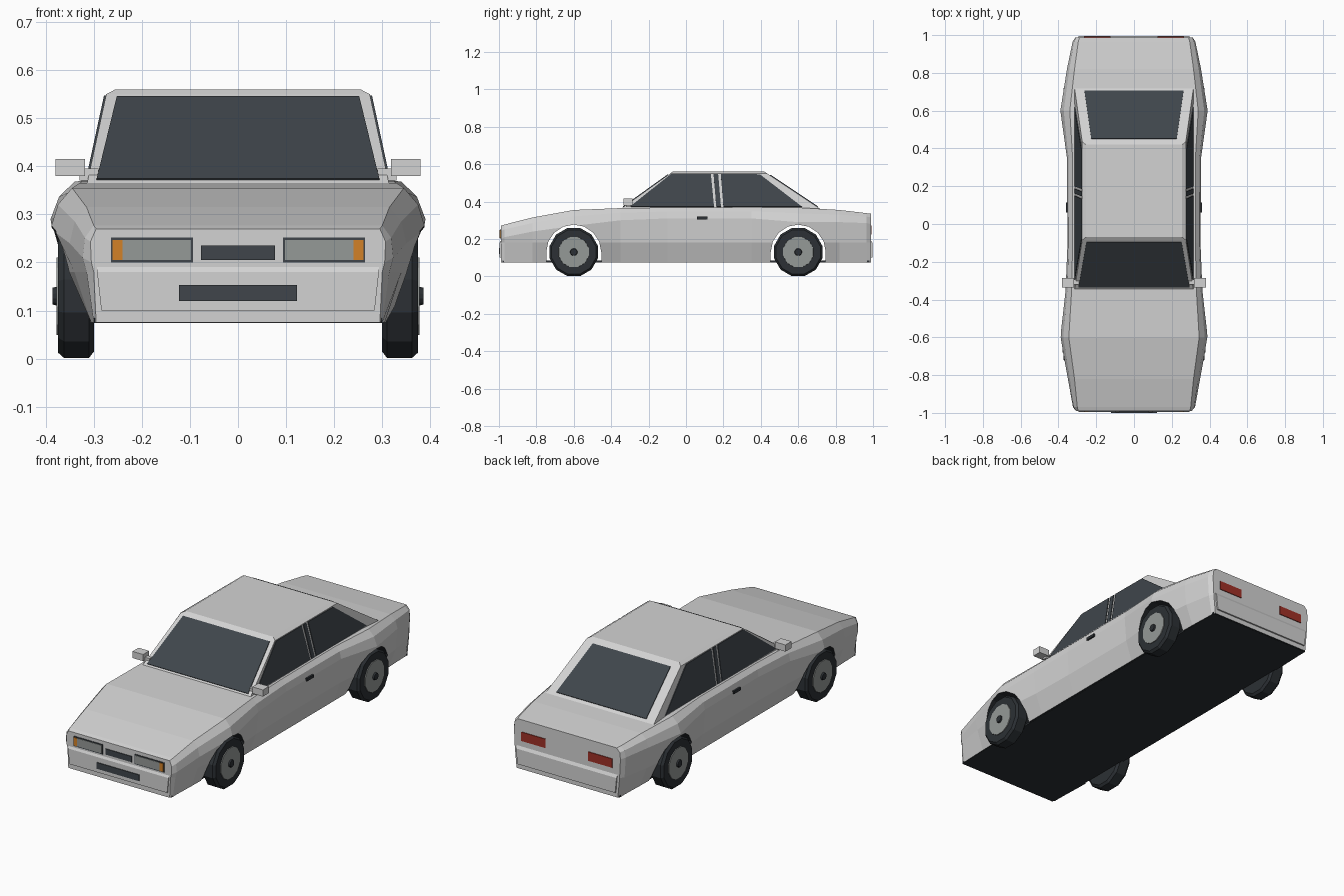
import bpy, bmesh, math
from mathutils import Vector

if "Cube" in bpy.data.objects:
    bpy.data.objects.remove(bpy.data.objects["Cube"])


def material(name, r, g, b):
    m = bpy.data.materials.new(name)
    m.use_nodes = True
    m.diffuse_color = (r, g, b, 1)
    m.node_tree.nodes["Principled BSDF"].inputs["Base Color"].default_value = (r, g, b, 1)
    return m


paint = material("light grey paint", .65, .65, .65)
glass = material("dark glass", .05, .06, .07)
rubber = material("black rubber", .025, .03, .035)
metal = material("grey metal", .3, .32, .31)
amber = material("amber", .65, .22, .02)
red = material("red", .35, .03, .02)


def loft(name, rings, *mats):
    """Skin a row of equal rings and cap both ends."""
    bm = bmesh.new()
    rows = [[bm.verts.new(p) for p in ring] for ring in rings]
    n = len(rows[0])
    for a, b in zip(rows, rows[1:]):
        for i in range(n):
            j = (i + 1) % n
            bm.faces.new((a[i], a[j], b[j], b[i]))
    bm.faces.new(rows[0])
    bm.faces.new(rows[-1])
    bmesh.ops.recalc_face_normals(bm, faces=bm.faces)
    mesh = bpy.data.meshes.new(name)
    bm.to_mesh(mesh)
    bm.free()
    for m in mats:
        mesh.materials.append(m)
    obj = bpy.data.objects.new(name, mesh)
    bpy.context.collection.objects.link(obj)
    return obj


def box(name, x, y, z, mat):
    return loft(name, [[(x[0], y[0], h), (x[1], y[0], h), (x[1], y[1], h), (x[0], y[1], h)] for h in z], mat)


def plate(name, pts, mat, lift=.004):
    """Thin plate lying on a flat panel, raised outward."""
    pts = [Vector(p) for p in pts]
    normal = (pts[1] - pts[0]).cross(pts[2] - pts[0]).normalized()
    if normal.dot(sum(pts, Vector()) / len(pts) - Vector((0, 0, .2))) < 0:
        normal.negate()
    return loft(name, [[p - normal * .003 for p in pts], [p + normal * lift for p in pts]], mat)


def panel(name, x0, x1, z0, z1, y, mat, lift=.004):
    return plate(name, [(x0, y, z0), (x1, y, z0), (x1, y, z1), (x0, y, z1)], mat, lift)


# Body shell: y, floor x, sill x, waist x, waist z, top edge x, top z
stations = [
    (-.99, .295, .30, .305, .20, .295, .27),
    (-.97, .30, .315, .323, .21, .30, .277),
    (-.82, .305, .34, .35, .24, .315, .315),
    (-.6, .31, .37, .39, .27, .345, .355),
    (-.35, .31, .35, .362, .30, .33, .365),
    (-.1, .31, .345, .352, .31, .325, .368),
    (.35, .31, .345, .355, .31, .325, .37),
    (.6, .31, .37, .39, .29, .34, .368),
    (.82, .305, .345, .355, .29, .315, .355),
    (.965, .30, .318, .325, .285, .295, .338),
    (.988, .295, .305, .31, .28, .288, .335),
]
rings = []
for y, xf, xs, xw, zw, xe, zt in stations:
    half = [(xf, .075), (xs, .18), (xw, zw), ((xw + xe) / 2 + .007, (zw + zt) / 2 + .008), (xe, zt)]
    rings.append([(x, y, z) for x, z in half] + [(-x, y, z) for x, z in reversed(half)])
body = loft("body", rings, paint, rubber)
for f in body.data.polygons:
    f.material_index = int(f.normal.z < -.9)

# Wheel arches, cut through the shell
for y in (-.6, .6):
    arc = [(y + .147 * math.cos(k * math.pi / 8), .13 + .147 * math.sin(k * math.pi / 8)) for k in range(9)]
    arc += [(y - .147, 0), (y + .147, 0)]
    cutter = loft("arch_cutter", [[(x, a, b) for a, b in arc] for x in (-.5, .5)], paint, rubber)
    cutter.hide_render = True
    for f in cutter.data.polygons:
        f.material_index = 1
    mod = body.modifiers.new("arch", "BOOLEAN")
    mod.operation = "DIFFERENCE"
    mod.solver = "EXACT"
    mod.object = cutter
    bpy.context.view_layer.objects.active = body
    bpy.ops.object.modifier_apply(modifier=mod.name)
    bpy.data.objects.remove(cutter)

box("floor_pan", (-.3, .3), (-.98, .98), (.074, .084), rubber)


# Wheels, turned about the x axis
def turned(name, y, side, profile, mat, sides=12):
    loft(name, [[(side * x, y + r * math.cos(math.tau * (k + .5) / sides),
                  .13 + r * math.sin(math.tau * (k + .5) / sides)) for k in range(sides)]
                for x, r in profile], mat)


for end, y in (("front", -.6), ("rear", .6)):
    for hand, s in (("left", 1), ("right", -1)):
        tag = end + "_" + hand
        turned(tag + "_tyre", y, s, [(.30, .12), (.31, .133), (.362, .133), (.374, .122), (.374, .09)], rubber)
        turned(tag + "_rim", y, s, [(.36, .086), (.378, .083)], metal)
        turned(tag + "_hub", y, s, [(.37, .022), (.386, .018)], rubber)

# Cabin with a chamfered roof
BASE, ROOF = .36, .55


def cabin_ring(x, y0, y1, z):
    return [(-x, y0, z), (x, y0, z), (x, y1, z), (-x, y1, z)]


loft("cabin", [cabin_ring(.315, -.35, .72, BASE), cabin_ring(.274, -.085, .435, ROOF),
               cabin_ring(.255, -.07, .42, .56)], paint)


def rise(z):
    return (z - BASE) / (ROOF - BASE)


def side_point(s, y, z):
    return (s * (.315 - .041 * rise(z)), y, z)


def end_window(name, y_base, y_roof, low, high):
    pts = [(sx * x, y_base + (y_roof - y_base) * rise(z), z)
           for sx, (x, z) in ((-1, low), (1, low), (1, high), (-1, high))]
    plate(name, pts, glass)


end_window("windscreen", -.35, -.085, (.294, .371), (.252, .543))
end_window("rear_window", .72, .435, (.262, .371), (.226, .54))

side_glass = {
    "front_door_glass": [(-.3, .372), (-.08, .547), (.133, .547), (.15, .372)],
    "pillar_trim": [(.162, .372), (.147, .547), (.172, .547), (.187, .372)],
    "rear_door_glass": [(.2, .372), (.186, .547), (.395, .545), (.62, .372)],
}
for hand, s in (("left", 1), ("right", -1)):
    for name, pts in side_glass.items():
        plate(hand + "_" + name, [side_point(s, y, z) for y, z in pts], glass)
    # Mirrors and door handles
    box(hand + "_mirror", sorted((s * .318, s * .38)), (-.335, -.285), (.38, .415), paint)
    box(hand + "_mirror_arm", sorted((s * .29, s * .33)), (-.32, -.295), (.37, .395), paint)
    box(hand + "_door_handle", sorted((s * .34, s * .361)), (.06, .115), (.304, .319), rubber)
    # Headlights, indicators and tail lights
    panel(hand + "_headlight_frame", s * .094, s * .264, .2, .252, -.99, glass, .003)
    panel(hand + "_headlight", s * .098, s * .24, .205, .247, -.99, metal, .005)
    panel(hand + "_indicator", s * .24, s * .261, .205, .247, -.99, amber, .006)
    panel(hand + "_tail_light", s * .125, s * .265, .225, .272, .988, red)

# Bumpers with sloped top edges
for name, s in (("front", -1), ("rear", 1)):
    section = [(.97, .2), (.985, .2), (.996, .18), (.996, .1), (.97, .1)]
    loft(name + "_bumper", [[(x * (.97 if z < .15 else 1), s * y, z) for y, z in section]
                            for x in (-.293, .293)], paint)

panel("grille", -.077, .077, .205, .235, -.99, glass)
panel("front_intake", -.123, .123, .12, .153, -.996, glass)
